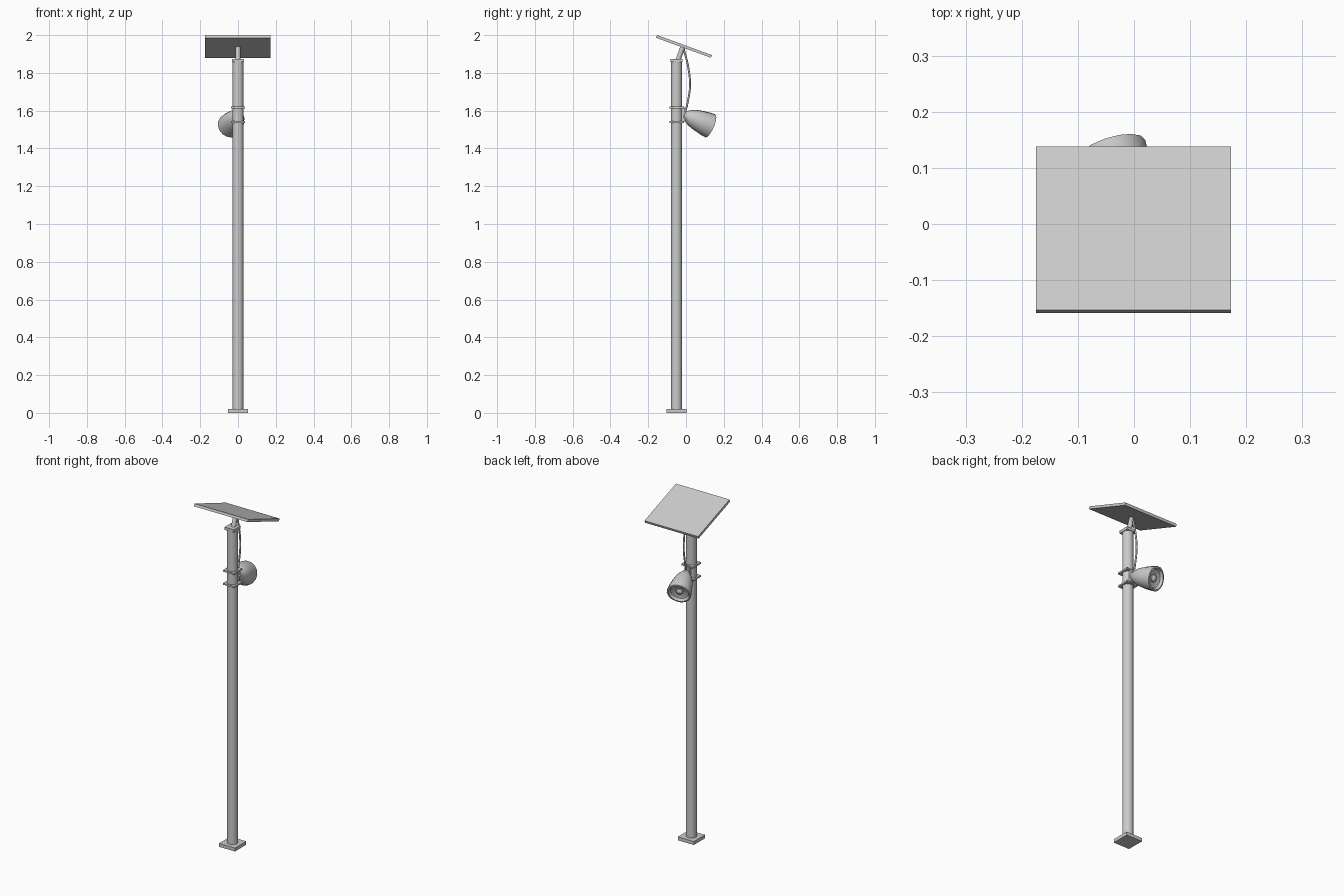
import bpy, bmesh, math
from mathutils import Vector, Matrix

cube = bpy.data.objects.get("Cube")
if cube:
    bpy.data.objects.remove(cube)

grey = bpy.data.materials.new("light_grey")
grey.use_nodes = True
grey.diffuse_color = (0.6, 0.6, 0.6, 1)
grey.node_tree.nodes["Principled BSDF"].inputs["Base Color"].default_value = (0.6, 0.6, 0.6, 1)

POLE_Y = -0.05


def finish(name, bm, matrix=Matrix(), smooth=None):
    bmesh.ops.recalc_face_normals(bm, faces=bm.faces)
    mesh = bpy.data.meshes.new(name)
    bm.to_mesh(mesh)
    bm.free()
    mesh.materials.append(grey)
    obj = bpy.data.objects.new(name, mesh)
    obj.matrix_world = matrix
    bpy.context.collection.objects.link(obj)
    if smooth:
        bpy.ops.object.select_all(action="DESELECT")
        obj.select_set(True)
        bpy.context.view_layer.objects.active = obj
        bpy.ops.object.shade_smooth_by_angle(angle=math.radians(smooth))
    return obj


def box(name, center, size, tilt=0):
    bm = bmesh.new()
    bmesh.ops.create_cube(bm, size=1, matrix=Matrix.Diagonal((*size, 1)))
    return finish(name, bm, Matrix.Translation(center) @ Matrix.Rotation(tilt, 4, "X"))


def along(start, direction):
    """Frame at start whose z axis follows direction."""
    return Matrix.Translation(start) @ Vector(direction).to_track_quat("Z", "Y").to_matrix().to_4x4()


def lathe(name, profile, start, direction, sides=16, smooth=35):
    """Turn (radius, height) points about the axis and cap both ends."""
    bm = bmesh.new()
    rings = []
    for r, h in profile:
        rings.append([bm.verts.new((r * math.cos(a), r * math.sin(a), h))
                      for a in (math.tau * i / sides for i in range(sides))])
    for low, high in zip(rings, rings[1:]):
        for i in range(sides):
            j = (i + 1) % sides
            bm.faces.new((low[i], low[j], high[j], high[i]))
    bm.faces.new(rings[0])
    bm.faces.new(rings[-1])
    return finish(name, bm, along(start, direction), smooth)


# Pole with its foot and cap
box("base_plate", (0, POLE_Y, 0.01), (0.104, 0.104, 0.02))
lathe("pole", [(0.029, 0.02), (0.029, 1.86)], (0, POLE_Y, 0), (0, 0, 1), sides=20)
box("pole_cap", (0, POLE_Y, 1.865), (0.062, 0.062, 0.016))

# Tilted panel on a short strut
box("solar_panel", (-0.001, -0.0105, 1.94), (0.348, 0.31, 0.015), -math.radians(20))
strut_start, strut_end = Vector((0, -0.042, 1.868)), Vector((0, -0.017, 1.937))
strut_axis = strut_end - strut_start
lathe("panel_strut", [(0.013, 0), (0.013, strut_axis.length)], strut_start, strut_axis, sides=12)

# Clamps and the lamp bracket
for label, z in (("lower", 1.54), ("upper", 1.617)):
    box(label + "_clamp", (0, POLE_Y + 0.001, z), (0.074, 0.076, 0.009))
box("lamp_bracket", (0, -0.015, 1.579), (0.03, 0.018, 0.075))

# Bell-shaped lamp with a recessed face and a bulb
lamp_axis = Vector((-0.3, 0.87, -0.38)).normalized()
lathe("lamp_housing",
      [(0.018, -0.01), (0.022, 0), (0.035, 0.018), (0.047, 0.042), (0.057, 0.08),
       (0.064, 0.12), (0.067, 0.15), (0.058, 0.152), (0.05, 0.138), (0.026, 0.13)],
      (0.002, -0.003, 1.577), lamp_axis)
lathe("lamp_bulb", [(0.02, 0), (0.02, 0.008), (0.014, 0.015), (0.005, 0.018)],
      Vector((0.002, -0.003, 1.577)) + lamp_axis * 0.128, lamp_axis, sides=12)

# Cable from the panel down to the lamp
curve = bpy.data.curves.new("power_cable", "CURVE")
curve.dimensions = "3D"
curve.bevel_depth = 0.005
curve.bevel_resolution = 2
curve.resolution_u = 8
curve.use_fill_caps = True
path = [(0, -0.013, 1.93), (0, 0.012, 1.83), (0, 0.021, 1.73), (0, 0.01, 1.65), (0, -0.003, 1.595)]
spline = curve.splines.new("BEZIER")
spline.bezier_points.add(len(path) - 1)
for point, co in zip(spline.bezier_points, path):
    point.co = co
    point.handle_left_type = point.handle_right_type = "AUTO"
curve.materials.append(grey)
bpy.context.collection.objects.link(bpy.data.objects.new("power_cable", curve))
